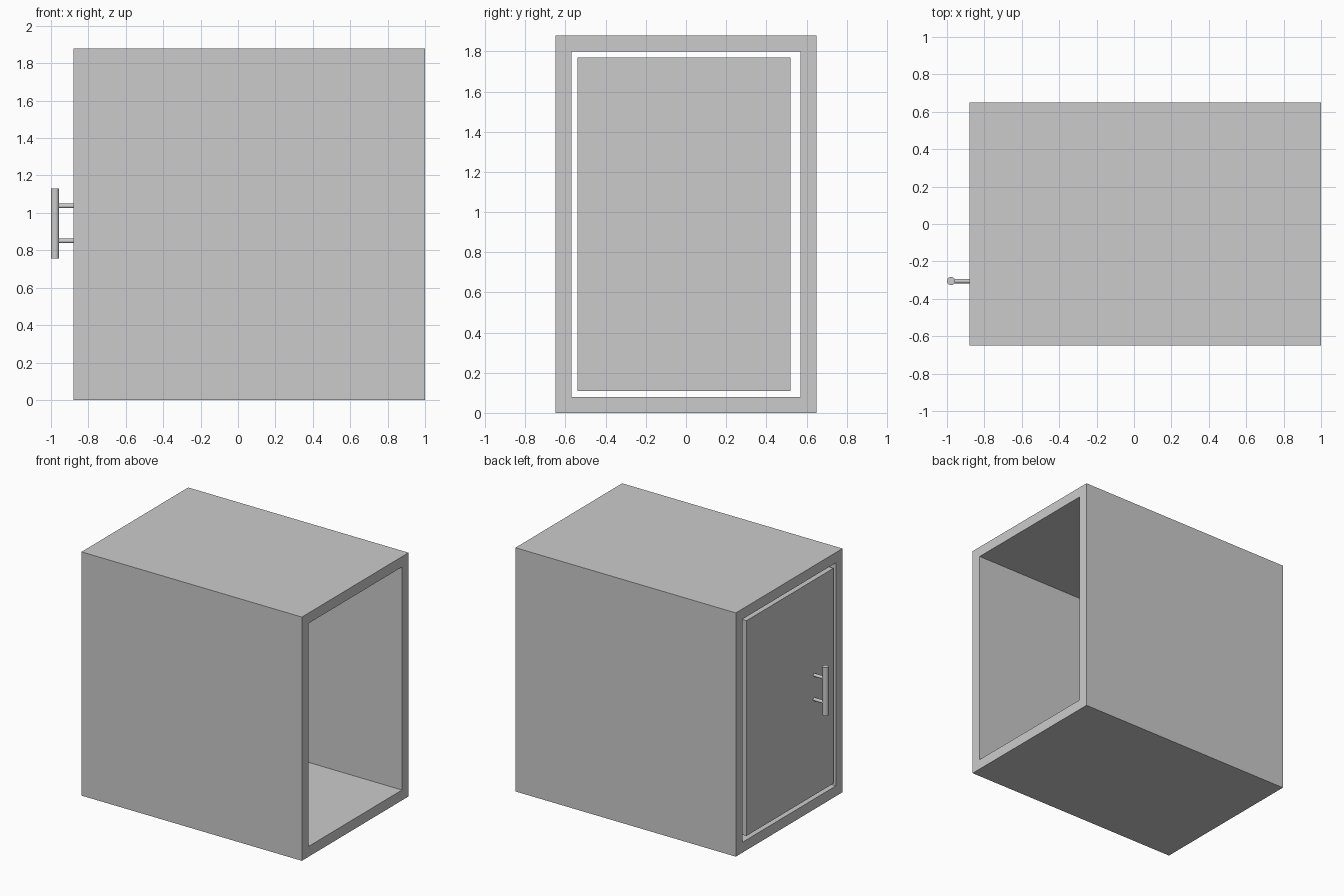
import bpy
import bmesh
from mathutils import Matrix, Vector

default_cube = bpy.data.objects.get("Cube")
if default_cube:
    bpy.data.objects.remove(default_cube, do_unlink=True)

# Single plain grey finish
GREY = (0.6, 0.6, 0.6, 1.0)
grey = bpy.data.materials.new("plain_grey")
grey.use_nodes = True
grey.diffuse_color = GREY
grey.node_tree.nodes["Principled BSDF"].inputs["Base Color"].default_value = GREY

BACK, OPEN = -0.88, 1.0          # handle end and open end of the case
HALF_W, HEIGHT, WALL = 0.65, 1.88, 0.08


def add_object(name, bm):
    bmesh.ops.recalc_face_normals(bm, faces=bm.faces)
    mesh = bpy.data.meshes.new(name)
    bm.to_mesh(mesh)
    bm.free()
    mesh.materials.append(grey)
    obj = bpy.data.objects.new(name, mesh)
    bpy.context.collection.objects.link(obj)
    return obj


def add_box(name, low, high):
    low, high = Vector(low), Vector(high)
    bm = bmesh.new()
    place = Matrix.Translation((low + high) / 2) @ Matrix.Diagonal((*(high - low), 1))
    bmesh.ops.create_cube(bm, size=1, matrix=place)
    return add_object(name, bm)


def add_rod(name, start, end, radius, sides=32):
    start, end = Vector(start), Vector(end)
    axis = end - start
    turn = axis.to_track_quat('Z', 'Y').to_matrix().to_4x4()
    bm = bmesh.new()
    bmesh.ops.create_cone(bm, cap_ends=True, segments=sides, radius1=radius,
                          radius2=radius, depth=axis.length,
                          matrix=Matrix.Translation((start + end) / 2) @ turn)
    obj = add_object(name, bm)
    bpy.ops.object.select_all(action='DESELECT')
    obj.select_set(True)
    bpy.context.view_layer.objects.active = obj
    bpy.ops.object.shade_smooth_by_angle()
    return obj


# Case: a rectangular sleeve, open at both ends
def ring(bm, x, inset):
    w, low, high = HALF_W - inset, inset, HEIGHT - inset
    return [bm.verts.new((x, y, z)) for y, z in
            ((-w, low), (w, low), (w, high), (-w, high))]


bm = bmesh.new()
loops = [ring(bm, BACK, 0), ring(bm, OPEN, 0), ring(bm, OPEN, WALL), ring(bm, BACK, WALL)]
for a, b in zip(loops, loops[1:] + loops[:1]):
    for i in range(4):
        j = (i + 1) % 4
        bm.faces.new((a[i], a[j], b[j], b[i]))
add_object("case", bm)

# Door sits flush in the handle end with a gap all round
add_box("door", (BACK, -0.54, 0.11), (BACK + WALL, 0.52, 1.77))

# Bar handle on two posts
HANDLE_Y, BAR_X = -0.305, -0.978
add_rod("handle_bar", (BAR_X, HANDLE_Y, 0.757), (BAR_X, HANDLE_Y, 1.13), 0.022)
for name, z in (("lower_handle_post", 0.85), ("upper_handle_post", 1.037)):
    add_rod(name, (BACK, HANDLE_Y, z), (BAR_X, HANDLE_Y, z), 0.012)
